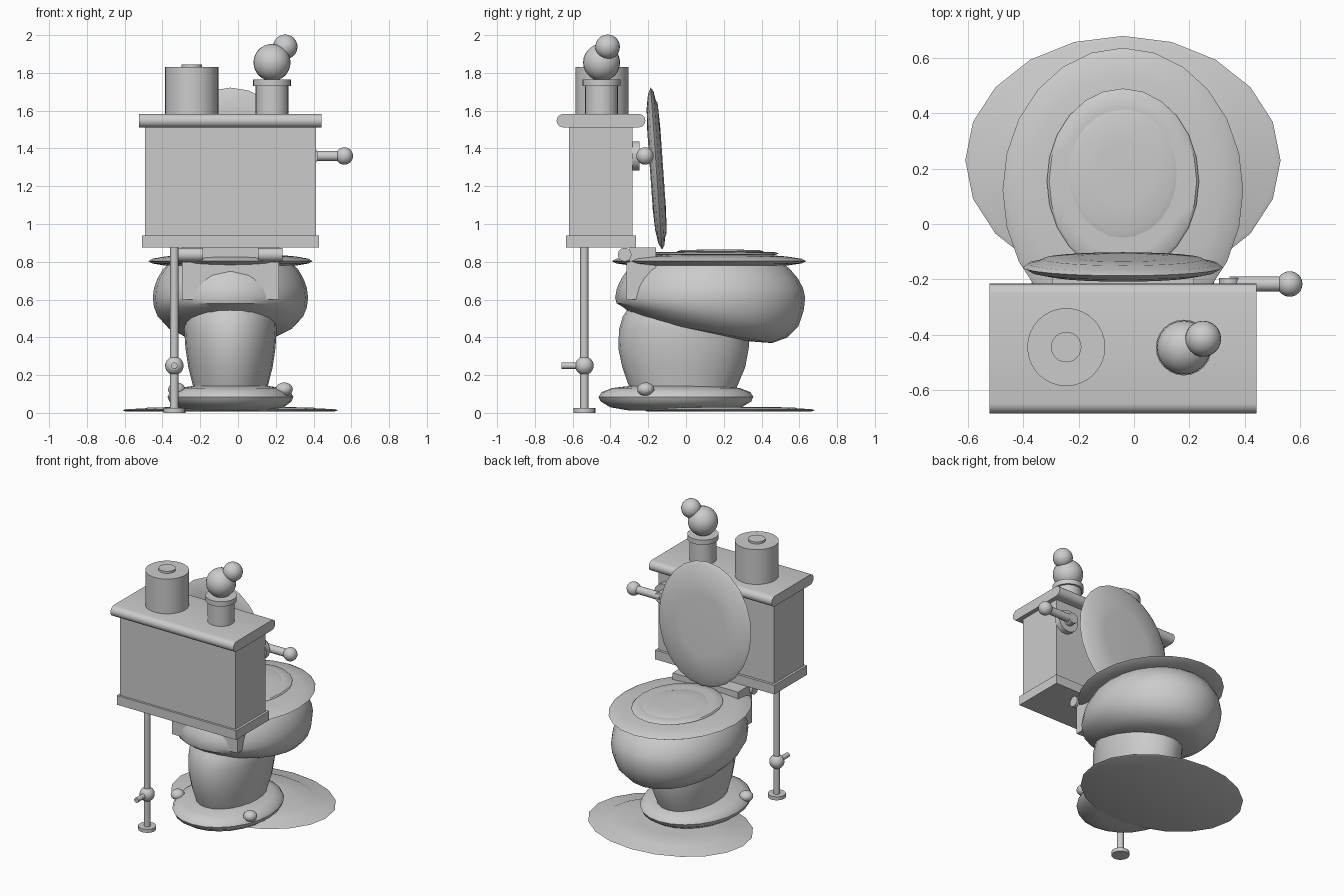
import bpy, bmesh, math
from mathutils import Vector, Matrix

if "Cube" in bpy.data.objects:
    bpy.data.objects.remove(bpy.data.objects["Cube"])

CX = -0.04  # centre line of the toilet


def finish(name, bm, smooth=True):
    bmesh.ops.recalc_face_normals(bm, faces=bm.faces)
    me = bpy.data.meshes.new(name)
    bm.to_mesh(me)
    bm.free()
    ob = bpy.data.objects.new(name, me)
    bpy.context.collection.objects.link(ob)
    if smooth:
        bpy.context.view_layer.objects.active = ob
        ob.select_set(True)
        bpy.ops.object.shade_smooth_by_angle(angle=math.radians(40))
        ob.select_set(False)
    return ob


def loft(name, rings, n=24, loc=(CX, 0, 0), rot_x=0):
    """Stack of ellipses: z, rx, ry, centre y, slope of z along y."""
    bm = bmesh.new()
    loops = []
    for z, rx, ry, cy, slope in rings:
        loop = []
        for i in range(n):
            a = math.tau * i / n
            y = ry * math.cos(a)
            loop.append(bm.verts.new((rx * math.sin(a), cy + y, z + slope * y)))
        loops.append(loop)
    for lo, hi in zip(loops, loops[1:]):
        for i in range(n):
            j = (i + 1) % n
            bm.faces.new((lo[i], lo[j], hi[j], hi[i]))
    bm.faces.new(loops[0])
    bm.faces.new(loops[-1])
    bm.transform(Matrix.Translation(loc) @ Matrix.Rotation(rot_x, 4, 'X'))
    return finish(name, bm)


def disc(name, profile, rx, ry, cy, n=24):
    """Elliptical turned part; profile holds (radius factor, z)."""
    return loft(name, [(z, rx * f, ry * f, cy, 0) for f, z in profile], n)


def cyl(name, a, b, r, n=24):
    a, b = Vector(a), Vector(b)
    d = b - a
    bm = bmesh.new()
    bmesh.ops.create_cone(bm, cap_ends=True, segments=n, radius1=r, radius2=r, depth=d.length)
    bm.transform(Matrix.Translation((a + b) / 2) @ d.to_track_quat('Z', 'Y').to_matrix().to_4x4())
    return finish(name, bm)


def ball(name, c, r, sz=1.0):
    bm = bmesh.new()
    bmesh.ops.create_uvsphere(bm, u_segments=24, v_segments=14, radius=r)
    bm.transform(Matrix.Translation(c) @ Matrix.Diagonal((1, 1, sz, 1)))
    return finish(name, bm)


def prism(name, pts, x0, x1):
    """Extrude a (y, z) outline along x."""
    bm = bmesh.new()
    f = bm.faces.new([bm.verts.new((x0, y, z)) for y, z in pts])
    g = bmesh.ops.extrude_face_region(bm, geom=[f])
    bmesh.ops.translate(bm, vec=(x1 - x0, 0, 0),
                        verts=[v for v in g['geom'] if isinstance(v, bmesh.types.BMVert)])
    return finish(name, bm)


def box(name, x0, x1, y0, y1, z0, z1):
    return prism(name, [(y0, z0), (y1, z0), (y1, z1), (y0, z1)], x0, x1)


# floor mat
disc("floor_mat", [(.97, .008), (1, .014), (.97, .02), (.79, .024), (.77, .029), (.4, .031)],
     .57, .45, .23, 20)

# foot, pedestal and bolts
disc("foot", [(.6, .012), (.85, .03), (.97, .06), (1, .085), (.96, .11), (.82, .132), (.5, .147)],
     .333, .41, -.053)
loft("pedestal", [(.08, .19, .26, -.015, 0), (.15, .20, .29, -.015, 0), (.24, .223, .325, -.012, 0),
                  (.34, .238, .345, -.013, 0), (.44, .245, .345, -.01, 0), (.51, .242, .325, -.01, 0),
                  (.57, .22, .285, -.01, 0)])
for side, x in (("left", -.325), ("right", .245)):
    ball("foot_bolt_" + side, (x, -.213, .125), .045, .8)

# bowl, leaning forward at the bottom
loft("bowl", [(.415, .13, .18, .13, -.19), (.43, .27, .335, .12, -.18), (.46, .335, .41, .125, -.15),
              (.51, .385, .465, .13, -.11), (.56, .405, .495, .128, -.04), (.61, .411, .503, .128, 0),
              (.66, .405, .493, .127, 0), (.71, .387, .468, .125, 0), (.76, .358, .43, .122, 0),
              (.81, .31, .37, .12, 0)])

# seat with its inner rings
disc("seat", [(.5, .774), (.8, .78), (.95, .791), (1, .803), (.95, .816), (.8, .828), (.6, .836), (.4, .839)],
     .435, .515, .122)
disc("seat_opening", [(.9, .832), (1, .842), (.97, .85), (.8, .853)], .275, .335, .155)
disc("water", [(.9, .845), (1, .855), (.9, .861), (.5, .864)], .195, .232, .182)

# raised lid, leaning back on the tank
lid = [(.5, -.034), (.75, -.029), (.92, -.017), (1, 0), (.95, .014), (.85, .021), (.8, .031), (.5, .036)]
loft("seat_lid", [(z, .362 * f, .43 * f, 0, 0) for f, z in lid], 24, (CX, -.157, 1.293), math.radians(-86))

# bracket, hinge plate and hinges
prism("bracket", [(-.315, .60), (-.265, .60), (-.245, .67), (-.215, .72), (-.16, .74), (-.16, .80), (-.315, .80)],
      -.297, .217)
box("hinge_plate", -.297, .217, -.30, -.16, .79, .875)
for side, s in (("left", -1), ("right", 1)):
    cyl("hinge_" + side, (CX + s * .145, -.325, .838), (CX + s * .275, -.325, .838), .036)

# tank
box("tank", -.492, .413, -.62, -.283, .88, 1.53)
box("tank_base_trim", -.508, .43, -.635, -.265, .875, .94)
r, zc = .036, 1.547
nose = []
for y, start in ((-.215 - r, -90), (-.685 + r, 90)):
    for k in range(9):
        a = math.radians(start + 22.5 * k)
        nose.append((y + r * math.cos(a), zc + r * math.sin(a)))
prism("tank_lid", nose, -.523, .443)

# flush handle
cyl("handle_plate", (.345, -.285, 1.36), (.345, -.245, 1.36), .078)
cyl("handle_pivot", (.345, -.26, 1.36), (.345, -.195, 1.36), .037)
cyl("handle_arm", (.345, -.217, 1.36), (.56, -.217, 1.36), .027)
ball("handle_knob", (.563, -.217, 1.36), .046)

# water pipe and valve
PX, PY = -.337, -.538
cyl("pipe", (PX, PY, .01), (PX, PY, .89), .022)
cyl("pipe_flange", (PX, PY, 0), (PX, PY, .025), .058)
ball("valve", (PX, PY, .25), .049)
cyl("valve_stem", (PX, PY, .25), (PX, -.66, .25), .017)

# paper roll on the tank
cyl("paper_roll", (-.245, -.445, 1.58), (-.245, -.445, 1.83), .141, 32)
cyl("paper_roll_core", (-.245, -.445, 1.82), (-.245, -.445, 1.845), .055)

# stand with two balls
cyl("stand", (.18, -.447, 1.58), (.18, -.447, 1.74), .087)
cyl("stand_rim", (.18, -.447, 1.73), (.18, -.447, 1.765), .101)
ball("large_ball", (.18, -.447, 1.855), .098)
ball("small_ball", (.25, -.415, 1.938), .065)
